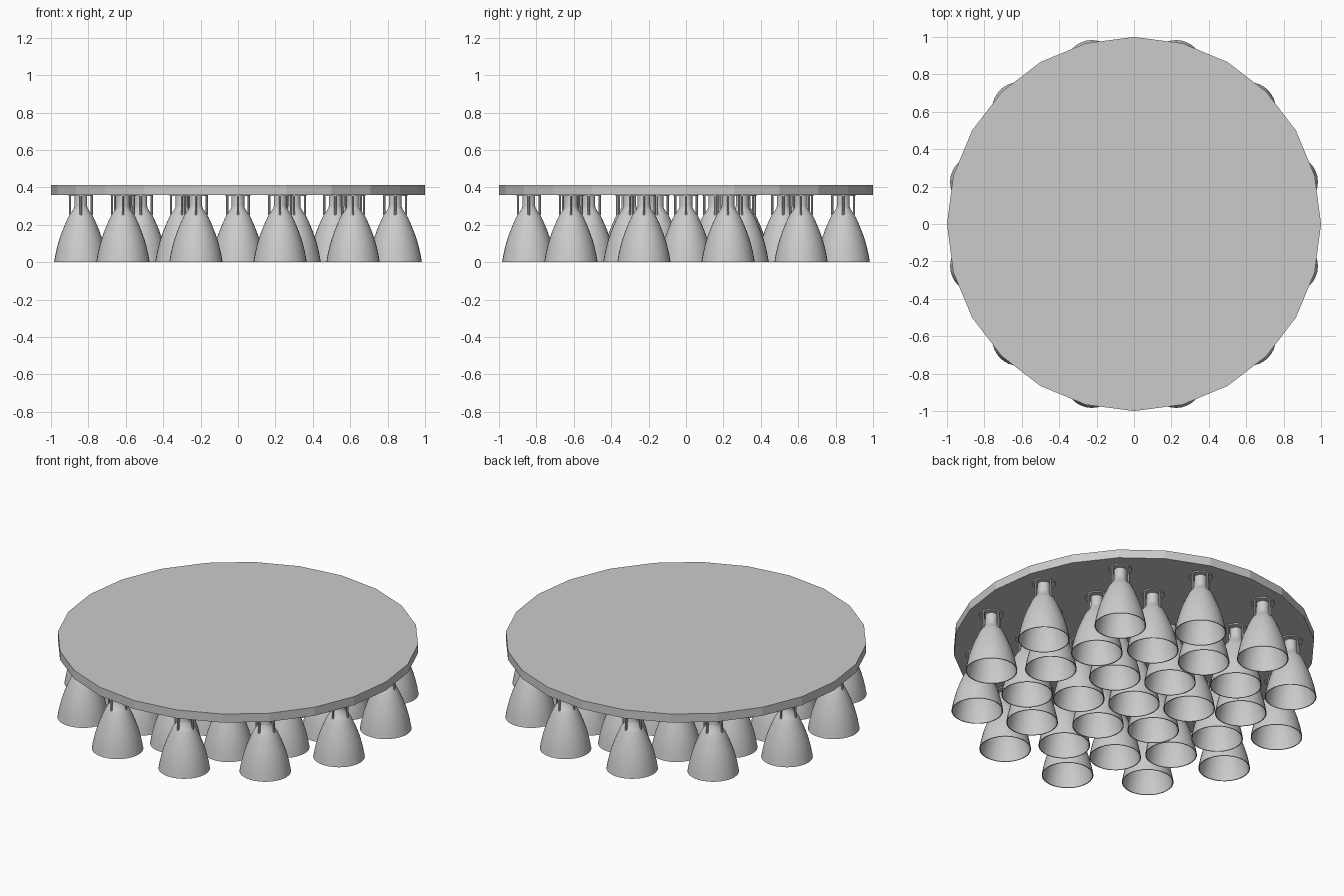
import bpy, bmesh, math
from mathutils import Matrix, Vector

if "Cube" in bpy.data.objects:
    bpy.data.objects.remove(bpy.data.objects["Cube"])

grey = bpy.data.materials.new("light grey metal")
grey.diffuse_color = (0.6, 0.6, 0.6, 1)
grey.use_nodes = True
grey.node_tree.nodes["Principled BSDF"].inputs["Base Color"].default_value = grey.diffuse_color


def make_mesh(name, bm, smooth):
    bmesh.ops.recalc_face_normals(bm, faces=bm.faces)
    me = bpy.data.meshes.new(name)
    bm.to_mesh(me)
    bm.free()
    me.materials.append(grey)
    if smooth:
        me.shade_smooth()
        me.set_sharp_from_angle(angle=math.radians(35))
    return me


def add_object(name, me, loc=(0, 0, 0)):
    ob = bpy.data.objects.new(name, me)
    ob.location = loc
    bpy.context.collection.objects.link(ob)
    return ob


def lathe(bm, profile, n=32):
    rings = []
    for r, z in profile:
        if r == 0:
            rings.append([bm.verts.new((0, 0, z))] * n)
        else:
            rings.append([bm.verts.new((r * math.cos(2 * math.pi * i / n),
                                        r * math.sin(2 * math.pi * i / n), z))
                          for i in range(n)])
    for a, b in zip(rings, rings[1:]):
        for i in range(n):
            j = (i + 1) % n
            vs = list(dict.fromkeys([a[i], a[j], b[j], b[i]]))
            bm.faces.new(vs)


def cylinder(bm, r, z0, z1, x=0, y=0, n=24):
    bmesh.ops.create_cone(bm, cap_ends=True, segments=n, radius1=r, radius2=r,
                          depth=z1 - z0,
                          matrix=Matrix.Translation((x, y, (z0 + z1) / 2)))


# mounting plate: low-poly 24-sided disc
bm = bmesh.new()
cylinder(bm, 1.0, 0.36, 0.412)
add_object("mounting_plate", make_mesh("mounting_plate", bm, False))

# nozzle: hollow bell, shoulder and neck in one turned profile
bm = bmesh.new()
outer = [(0.143, 0.0), (0.136, 0.04), (0.127, 0.08), (0.116, 0.12),
         (0.102, 0.16), (0.086, 0.2), (0.068, 0.24), (0.058, 0.257)]
inner = [(r - 0.005, z) for r, z in outer[:-1]]
profile = ([(0, 0.25)] + [(0.03, 0.25)] + inner[::-1] + outer
           + [(0.052, 0.264), (0.036, 0.29), (0.034, 0.3), (0.034, 0.361)])
lathe(bm, profile)
nozzle = make_mesh("nozzle", bm, True)

# mount: thin flange under the plate and four slim struts
bm = bmesh.new()
cylinder(bm, 0.066, 0.353, 0.361)
for k in range(4):
    a = k * math.pi / 2
    cylinder(bm, 0.006, 0.252, 0.356, 0.058 * math.cos(a), 0.058 * math.sin(a), 8)
mount = make_mesh("mount", bm, True)

# engine rings: centre, 6, 12, 12 (count, radius, starting angle)
for ring, (count, radius, start) in enumerate(
        [(1, 0, 0), (6, 0.31, 30), (12, 0.6, 0), (12, 0.87, 15)]):
    for i in range(count):
        a = math.radians(start) + 2 * math.pi * i / count
        loc = Vector((radius * math.cos(a), radius * math.sin(a), 0))
        add_object(f"nozzle_ring{ring}_{i}", nozzle, loc)
        add_object(f"mount_ring{ring}_{i}", mount, loc)
